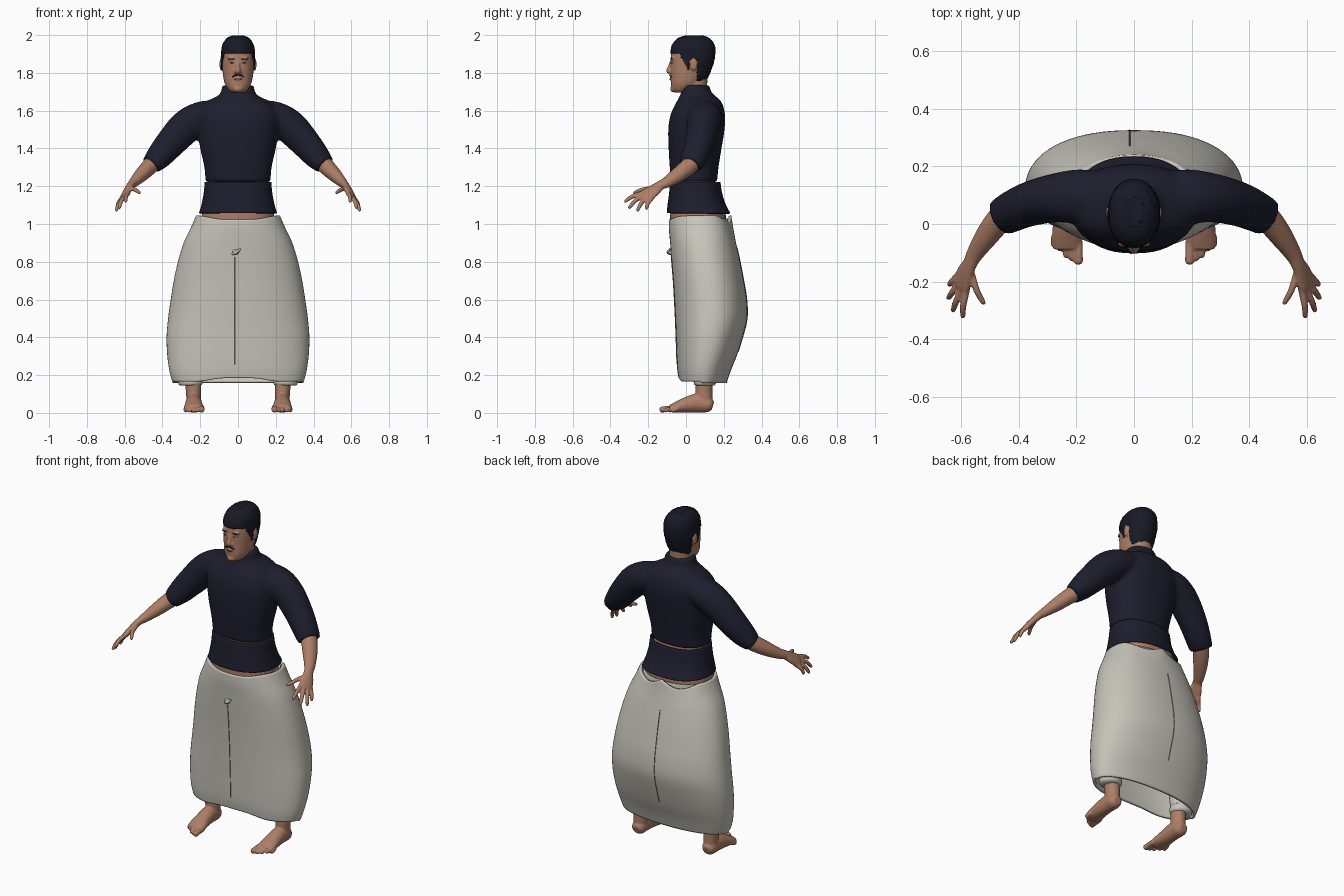
import bpy, bmesh, math, random
from mathutils import Vector

random.seed(4)
if "Cube" in bpy.data.objects:
    bpy.data.objects.remove(bpy.data.objects["Cube"])


def material(name, rgb):
    m = bpy.data.materials.new(name)
    m.use_nodes = True
    m.diffuse_color = (*rgb, 1)
    bsdf = m.node_tree.nodes["Principled BSDF"]
    bsdf.inputs["Base Color"].default_value = (*rgb, 1)
    bsdf.inputs["Roughness"].default_value = 0.8
    return m


SKIN = material("warm skin", (0.42, 0.21, 0.135))
NAVY = material("navy cloth", (0.012, 0.013, 0.026))
CLOTH = material("off white cloth", (0.57, 0.55, 0.49))
SEAM = material("seam grey", (0.2, 0.19, 0.17))
HAIR = material("dark hair", (0.009, 0.010, 0.018))
WHITE = material("eye white", (0.65, 0.6, 0.55))
LIPS = material("lip", (0.22, 0.08, 0.06))


def spline(rows, steps):
    """Catmull-Rom through rows of numbers."""
    out = []
    for i in range(len(rows) - 1):
        a, b, c, d = rows[max(i - 1, 0)], rows[i], rows[i + 1], rows[min(i + 2, len(rows) - 1)]
        for k in range(steps):
            t = k / steps
            out.append([0.5 * (2 * q + (r - p) * t + (2 * p - 5 * q + 4 * r - s) * t * t
                               + (3 * q - p - 3 * r + s) * t ** 3) for p, q, r, s in zip(a, b, c, d)])
    return out + [list(rows[-1])]


def bridge(bm, rings, caps=True):
    loops = [[bm.verts.new(p) for p in ring] for ring in rings]
    n = len(loops[0])
    for lo, hi in zip(loops, loops[1:]):
        for i in range(n):
            bm.faces.new((lo[i], lo[(i + 1) % n], hi[(i + 1) % n], hi[i]))
    if caps:
        bm.faces.new(loops[0][::-1])
        bm.faces.new(loops[-1])


def loft(bm, rows, n=48, power=2.0, steps=4, caps=True):
    """Stacked ovals: height, half width, front y, back y."""
    def bend(v):
        return math.copysign(abs(v) ** (2 / power), v)
    rings = []
    for z, hx, yf, yb in spline(rows, steps):
        angles = [2 * math.pi * i / n for i in range(n)]
        rings.append([(hx * bend(math.cos(a)), (yf + yb) / 2 + (yb - yf) / 2 * bend(math.sin(a)), z)
                      for a in angles])
    bridge(bm, rings, caps)


def tube(bm, rows, side=(0, 0, 1), n=16, steps=4, flip=1):
    """Path of x, y, z, half width along side, half depth."""
    rows = spline(rows, steps)
    pts = [Vector((r[0] * flip, r[1], r[2])) for r in rows]
    rings = []
    for i, (p, r) in enumerate(zip(pts, rows)):
        t = (pts[min(i + 1, len(pts) - 1)] - pts[max(i - 1, 0)]).normalized()
        u = Vector(side)
        u = (u - t * u.dot(t)).normalized()
        v = t.cross(u)
        rings.append([p + u * r[3] * math.cos(a) + v * r[4] * math.sin(a)
                      for a in (2 * math.pi * k / n for k in range(n))])
    bridge(bm, rings)


def ball(bm, centre, size):
    new = bmesh.ops.create_uvsphere(bm, u_segments=16, v_segments=10, radius=1)["verts"]
    for v in new:
        v.co = Vector([c + s * q for c, s, q in zip(centre, size, v.co)])


def finish(name, bm, mat, voxel=0, smooth=4, mirror=False, thickness=0):
    bmesh.ops.recalc_face_normals(bm, faces=bm.faces)
    mesh = bpy.data.meshes.new(name)
    bm.to_mesh(mesh)
    bm.free()
    ob = bpy.data.objects.new(name, mesh)
    bpy.context.collection.objects.link(ob)
    mesh.materials.append(mat)
    for o in bpy.context.selected_objects:
        o.select_set(False)
    ob.select_set(True)
    bpy.context.view_layer.objects.active = ob
    bpy.ops.object.shade_smooth_by_angle(angle=math.radians(50))
    if thickness:
        ob.modifiers.new("thickness", "SOLIDIFY").thickness = thickness
    if voxel:
        r = ob.modifiers.new("blend", "REMESH")
        r.mode, r.voxel_size, r.use_smooth_shade = "VOXEL", voxel, True
        s = ob.modifiers.new("soften", "SMOOTH")
        s.factor, s.iterations = 0.5, smooth
    if mirror:
        ob.modifiers.new("mirror", "MIRROR")
    return ob


# Shirt: torso, collar and both half sleeves blended together
bm = bmesh.new()
loft(bm, [(1.222, .172, -.08, .165), (1.3, .178, -.086, .172), (1.4, .2, -.092, .188), (1.5, .215, -.094, .204),
          (1.57, .22, -.084, .207), (1.62, .2, -.064, .198), (1.655, .155, -.045, .182),
          (1.68, .105, -.032, .152), (1.7, .09, -.025, .133), (1.735, .083, -.022, .125)], power=2.3)
for s in (1, -1):
    tube(bm, [(.1, .09, 1.585, .07, .09), (.19, .095, 1.565, .085, .095), (.275, .09, 1.515, .09, .085),
              (.36, .07, 1.425, .08, .078), (.42, .045, 1.355, .068, .072), (.462, .022, 1.31, .05, .066)],
         n=24, flip=s)
finish("shirt", bm, NAVY, voxel=.01, smooth=6)

# Waist panel of the shirt, with bare midriff inside
bm = bmesh.new()
loft(bm, [(1.058, .207, -.102, .235), (1.1, .194, -.098, .212), (1.16, .182, -.09, .192), (1.222, .176, -.084, .182)],
     power=2.3, caps=False)
finish("waist_panel", bm, NAVY, thickness=.01)
bm = bmesh.new()
loft(bm, [(.95, .2, -.075, .2), (1.06, .19, -.085, .21), (1.15, .165, -.07, .165), (1.25, .16, -.065, .15)], power=2.3)
finish("midriff", bm, SKIN)

# Skirt: wide shell, dipped waist and uneven hem
SKIRT = [(.165, .345, -.04, .215), (.22, .362, -.046, .235), (.3, .374, -.05, .268), (.4, .378, -.053, .3),
         (.5, .37, -.057, .324), (.6, .356, -.062, .322), (.7, .34, -.068, .306), (.8, .318, -.076, .287),
         (.9, .288, -.084, .265), (.98, .25, -.09, .25), (1.045, .222, -.09, .24)]
bm = bmesh.new()
loft(bm, SKIRT, n=72, power=2.25, caps=False)
for v in bm.verts:
    x, y, z = v.co
    top = max(0, (z - .9) / .145)
    hem = max(0, (.25 - z) / .085)
    middle = math.exp(-(x / .16) ** 4)
    if y > .08:
        v.co.z -= top * .035 * abs(math.sin(min(abs(x) / .2, 1) * math.pi)) + hem * .008
    else:
        v.co.z += hem * .02 * middle - top * .022 * middle
finish("skirt", bm, CLOTH, thickness=.016)
bm = bmesh.new()
loft(bm, [(.97, .215, -.078, .222), (1.0, .205, -.08, .225), (1.03, .2, -.08, .222)], power=2.3, caps=False)
finish("inner_waist_fold", bm, CLOTH, thickness=.01)

# Seam lines down the front and back, and the front knot
for name, col, lo, hi in (("front_seam", 2, .25, .83), ("back_seam", 3, .32, .9)):
    bm = bmesh.new()
    path = [(-.015, r[col], r[0], .0025, .0025) for r in spline(SKIRT, 4) if lo < r[0] < hi]
    tube(bm, path, side=(1, 0, 0), n=6, steps=1)
    finish(name, bm, SEAM)
bm = bmesh.new()
ball(bm, (-.012, -.085, .852), (.018, .012, .014))
tube(bm, [(-.03, -.08, .84, .006, .006), (-.01, -.096, .85, .008, .008), (.012, -.084, .868, .005, .005)], n=8)
finish("front_knot", bm, CLOTH)

# Rolled trouser cuffs under the hem
bm = bmesh.new()
tube(bm, [(.23, .1, .5, .085, .075), (.243, .1, .3, .066, .06), (.25, .1, .19, .06, .054)], side=(1, 0, 0), n=24)
tube(bm, [(.252, .1, .192, .054, .048), (.252, .1, .182, .064, .058), (.252, .1, .155, .064, .058),
          (.252, .1, .144, .054, .048)], side=(1, 0, 0), n=24)
finish("trouser_cuffs", bm, CLOTH, mirror=True)

# Bare feet and ankles
bm = bmesh.new()
tube(bm, [(.24, .098, .3, .048, .05), (.237, .095, .16, .043, .046), (.235, .095, .1, .04, .045),
          (.235, .098, .04, .038, .042)], side=(1, 0, 0))
tube(bm, [(.235, .142, .036, .022, .024), (.235, .12, .042, .04, .04), (.235, .06, .052, .043, .05),
          (.235, .0, .042, .047, .041), (.233, -.05, .03, .052, .029), (.231, -.085, .022, .05, .019)], side=(1, 0, 0))
for i in range(5):
    x, tip, r = .193 + i * .021, -.132 + .011 * i + .004 * i * (i > 2), (.016 if i == 0 else .0115)
    tube(bm, [(x, -.06 + .005 * i, .024, r, r), (x, tip + .022, .02, r, r), (x, tip, r + .001, r, r),
              (x, tip - .008, r, r * .5, r * .5)], side=(1, 0, 0), n=12)
finish("feet", bm, SKIN, voxel=.005, smooth=3, mirror=True)

# Forearms, palms and fingers
bm = bmesh.new()
across = (.032, .055, -.03)
tube(bm, [(.41, .055, 1.36, .045, .045), (.46, .022, 1.312, .047, .045), (.51, -.04, 1.262, .042, .038),
          (.55, -.1, 1.222, .032, .027), (.568, -.135, 1.205, .028, .02), (.585, -.17, 1.178, .037, .019),
          (.6, -.208, 1.152, .042, .016), (.606, -.222, 1.143, .036, .011)], side=across)
for k, tip in (((.583, -.235, 1.162), (.595, -.327, 1.118)), ((.598, -.228, 1.15), (.63, -.305, 1.083)),
               ((.608, -.208, 1.139), (.646, -.26, 1.068)), ((.614, -.182, 1.135), (.643, -.212, 1.078)),
               ((.565, -.17, 1.19), (.52, -.28, 1.165))):
    k, tip = Vector(k), Vector(tip)
    mid = k.lerp(tip, .5) + Vector((.004, -.004, .005))
    root = k - (tip - k) * .25
    tube(bm, [(*root, .013, .013), (*k, .0125, .0125), (*mid, .0115, .0115), (*k.lerp(tip, .92), .009, .009),
              (*tip, .004, .004)], side=across, n=12)
finish("arms_and_hands", bm, SKIN, voxel=.005, smooth=2, mirror=True)

# Head with neck, nose and ears
HEAD = [(1.695, .03, -.06, .0), (1.71, .05, -.073, .035), (1.74, .069, -.079, .075), (1.78, .078, -.08, .105),
        (1.83, .083, -.081, .125), (1.88, .085, -.081, .14), (1.93, .08, -.074, .14), (1.97, .058, -.045, .115),
        (1.988, .025, 0, .08)]
bm = bmesh.new()
loft(bm, HEAD, power=2.15)
tube(bm, [(0, .055, 1.62, .07, .065), (0, .052, 1.7, .064, .06), (0, .055, 1.79, .062, .06)], side=(1, 0, 0), n=24)
tube(bm, [(0, -.074, 1.865, .009, .009), (0, -.085, 1.835, .01, .01), (0, -.092, 1.812, .014, .013),
          (0, -.084, 1.8, .012, .01)], side=(1, 0, 0), n=12)
ball(bm, (0, -.07, 1.715), (.024, .014, .017))
ball(bm, (0, -.078, 1.771), (.022, .009, .01))
for s in (1, -1):
    ball(bm, (.012 * s, -.083, 1.806), (.009, .01, .008))
    ball(bm, (.033 * s, -.07, 1.878), (.024, .01, .008))
    ball(bm, (.089 * s, .04, 1.845), (.009, .02, .034))
finish("head", bm, SKIN, voxel=.005, smooth=3)

# Eyes, brows, moustache and mouth
for name, mat, z, y, size in (("eyes", WHITE, 1.854, -.0745, (.013, .007, .005)),
                              ("pupils", HAIR, 1.854, -.0795, (.005, .003, .0048)),
                              ("eyebrows", HAIR, 1.874, -.0765, (.019, .006, .0035))):
    bm = bmesh.new()
    ball(bm, (.033, y, z), size)
    finish(name, bm, mat, mirror=True)
bm = bmesh.new()
tube(bm, [(.031, -.077, 1.777, .002, .002), (.018, -.084, 1.786, .004, .003), (0, -.087, 1.789, .003, .003)], n=8)
finish("moustache", bm, HAIR, mirror=True)
bm = bmesh.new()
ball(bm, (0, -.0845, 1.766), (.02, .004, .005))
finish("lips", bm, LIPS)

# Short hair: outer shell of the head trimmed along the hairline
bm = bmesh.new()
loft(bm, [(z + .0095 * (z > 1.9), hx + .005, yf - .003, yb + .013) for z, hx, yf, yb in HEAD[2:]],
     n=96, power=2.15, steps=8)


def hairline(y):
    if y < -.035:
        return 1.9
    if y < .018:
        return 1.9 - 1.7 * (y + .035)
    return 1.868 if y < .062 else 1.755


bare = [f for f in bm.faces if f.calc_center_median().z < hairline(f.calc_center_median().y)]
bmesh.ops.delete(bm, geom=bare, context="FACES")
middle = Vector((0, .035, 1.86))
for v in bm.verts:
    v.co += (v.co - middle).normalized() * random.uniform(-.002, .002)
finish("hair", bm, HAIR, thickness=.01)
